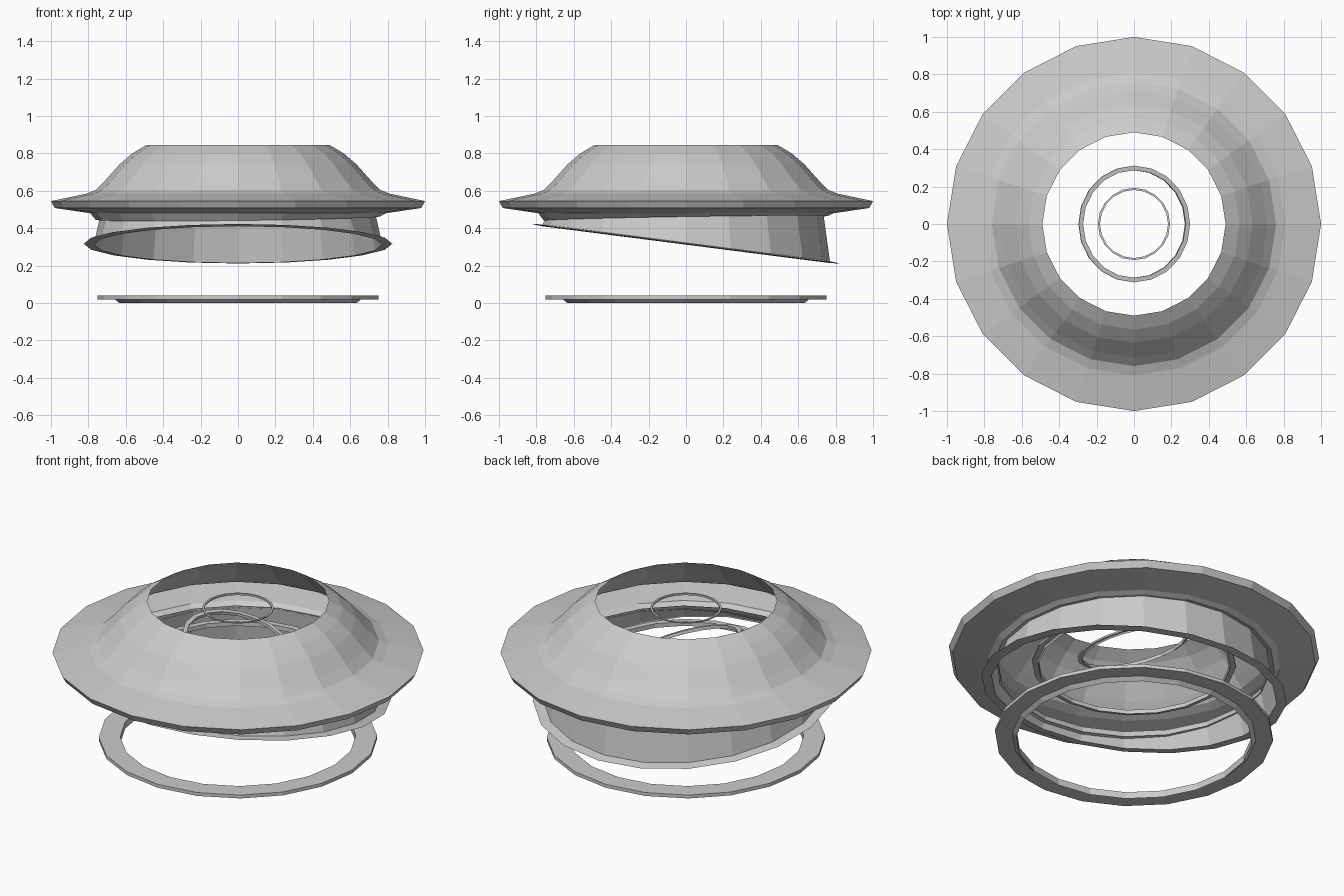
import bpy, bmesh, math

if "Cube" in bpy.data.objects:
    bpy.data.objects.remove(bpy.data.objects["Cube"])

SIDES = 20


def lathe(name, profile, closed=False):
    """Revolve (radius, z, slope_x, slope_y) points; slopes tilt that loop."""
    bm = bmesh.new()
    loops = []
    for p in profile:
        r, z, sx, sy = (tuple(p) + (0, 0))[:4]
        loop = []
        for i in range(SIDES):
            a = 2 * math.pi * i / SIDES
            x, y = r * math.cos(a), r * math.sin(a)
            loop.append(bm.verts.new((x, y, z + sx * x + sy * y)))
        loops.append(loop)
    pairs = list(zip(loops, loops[1:]))
    if closed:
        pairs.append((loops[-1], loops[0]))
    for upper, lower in pairs:
        for i in range(SIDES):
            j = (i + 1) % SIDES
            bm.faces.new((upper[i], lower[i], lower[j], upper[j]))
    if closed:
        bmesh.ops.recalc_face_normals(bm, faces=bm.faces)
    mesh = bpy.data.meshes.new(name)
    bm.to_mesh(mesh)
    bm.free()
    obj = bpy.data.objects.new(name, mesh)
    bpy.context.collection.objects.link(obj)
    return obj


def ring(name, outer, inner, z, h, tilt_y=0):
    """Thin flat band with a small lip, centred on its height."""
    obj = lathe(name, [(outer, h / 2), (outer, 0), (inner + 0.2 * (outer - inner), 0),
                       (inner, -h / 2), (inner, h / 2)], closed=True)
    obj.location.z = z
    obj.rotation_euler.y = math.radians(tilt_y)
    return obj


# open dome, wide brim and its underside
lathe("saucer_shell", [(0.49, 0.845), (0.565, 0.80), (0.635, 0.74), (0.715, 0.65),
                       (0.76, 0.605), (0.81, 0.585), (1.0, 0.545), (0.98, 0.508),
                       (0.79, 0.48)])

# slightly tilted collar beneath the brim
lathe("collar", [(0.79, 0.48), (0.76, 0.453, 0.012, 0.016), (0.735, 0.458, 0.012, 0.016)])

# skirt wall cut at a slant, with a flat flange around its lower edge
SLANT = -0.128
lathe("skirt", [(0.735, 0.475), (0.77, 0.318, 0, SLANT)])
lathe("skirt_flange", [(0.77, 0.322, 0, SLANT), (0.825, 0.317, 0, SLANT),
                       (0.77, 0.312, 0, SLANT)], closed=True)

# loose rings: base, and three inside the shell
ring("base_ring", 0.75, 0.635, 0.02, 0.04)
ring("large_inner_ring", 0.55, 0.515, 0.47, 0.025)
ring("middle_inner_ring", 0.312, 0.288, 0.58, 0.018, tilt_y=17.5)
ring("small_inner_ring", 0.193, 0.182, 0.80, 0.01)
